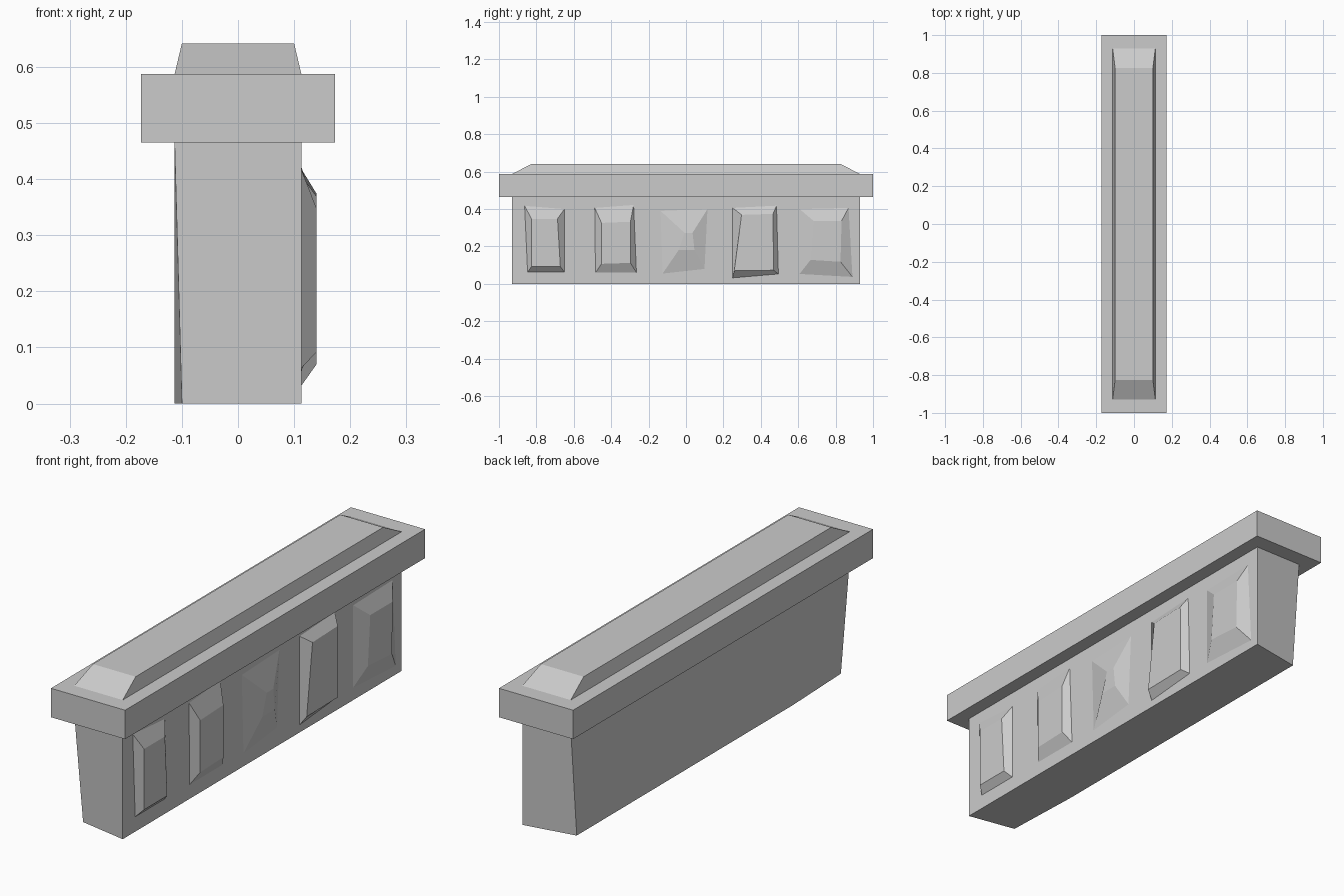
import bpy, bmesh

if "Cube" in bpy.data.objects:
    bpy.data.objects.remove(bpy.data.objects["Cube"])

def make(name, verts, faces):
    bm = bmesh.new()
    vs = [bm.verts.new(v) for v in verts]
    for f in faces:
        bm.faces.new([vs[i] for i in f])
    bmesh.ops.recalc_face_normals(bm, faces=bm.faces)
    me = bpy.data.meshes.new(name)
    bm.to_mesh(me)
    bm.free()
    ob = bpy.data.objects.new(name, me)
    bpy.context.collection.objects.link(ob)
    return ob

def frustum(name, x0, y0, z0, x1, y1, z1):
    """Box whose bottom (x0, y0) and top (x1, y1) half sizes may differ."""
    ring = lambda x, y, z: [(-x, -y, z), (x, -y, z), (x, y, z), (-x, y, z)]
    sides = [(i, (i + 1) % 4, (i + 1) % 4 + 4, i + 4) for i in range(4)]
    return make(name, ring(x0, y0, z0) + ring(x1, y1, z1),
                [(3, 2, 1, 0), (4, 5, 6, 7)] + sides)

W, L, H = 0.113, 0.93, 0.465

# Wall body, with chipped lower corners on the left side
make("wall_body",
     [(-W, -L, H), (W, -L, H), (W, L, H), (-W, L, H),
      (-0.1, -0.89, 0), (W, -L, 0), (W, L, 0), (-W, 0.89, 0), (-W, -0.55, 0)],
     [(0, 1, 2, 3), (4, 8, 7, 6, 5), (0, 4, 5, 1), (1, 5, 6, 2),
      (2, 6, 7, 3), (0, 3, 7, 8), (0, 8, 4)])

# Overhanging coping slab and bevelled cap
frustum("coping_slab", 0.173, 1.0, H, 0.173, 1.0, 0.587)
frustum("top_cap", W, L, 0.587, 0.10, 0.825, 0.642)

# Raised stones on the right face: outer then inner (y, z) corners,
# each starting top left and going clockwise
stones = [
    ([(-.863, .417), (-.65, .40), (-.65, .063), (-.847, .063)],
     [(-.826, .348), (-.687, .348), (-.672, .092), (-.826, .092)]),
    ([(-.488, .406), (-.28, .422), (-.265, .06), (-.484, .06)],
     [(-.452, .326), (-.297, .332), (-.297, .112), (-.452, .107)]),
    ([(-.136, .39), (.115, .40), (.099, .08), (-.125, .055)],
     [(-.008, .273), (.035, .273), (.045, .182), (-.038, .182)]),
    ([(.249, .406), (.484, .418), (.494, .053), (.249, .032)],
     [(.297, .369), (.465, .374), (.468, .073), (.258, .07)]),
    ([(.607, .40), (.869, .406), (.89, .037), (.607, .053)],
     [(.682, .337), (.832, .337), (.826, .118), (.666, .128)]),
]
for n, (outer, inner) in enumerate(stones, 1):
    verts = [(W, y, z) for y, z in outer] + [(0.14, y, z) for y, z in inner]
    ob = make(f"raised_stone_{n}", verts,
              [(7, 6, 5, 4), (0, 1, 2, 3)] +
              [(i, i + 4, (i + 1) % 4 + 4, (i + 1) % 4) for i in range(4)])
